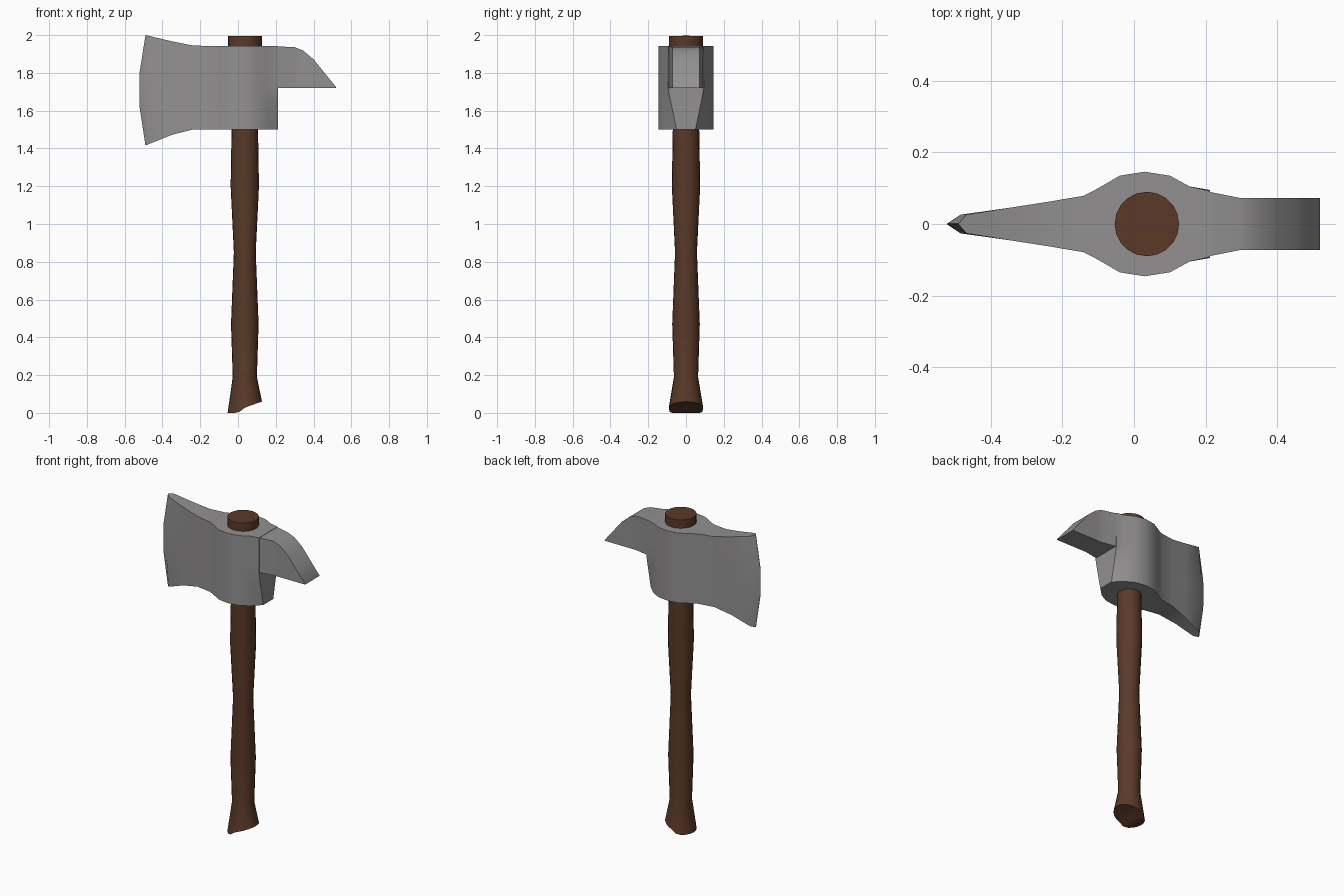
import bpy, bmesh, math

if "Cube" in bpy.data.objects:
    bpy.data.objects.remove(bpy.data.objects["Cube"])

def material(name, rgb):
    m = bpy.data.materials.new(name)
    m.diffuse_color = (*rgb, 1)
    m.use_nodes = True
    m.node_tree.nodes["Principled BSDF"].inputs["Base Color"].default_value = m.diffuse_color
    return m

steel = material("grey steel", (0.29, 0.28, 0.28))
wood = material("brown wood", (0.105, 0.042, 0.021))

def finish(name, bm, mat, angle):
    bmesh.ops.recalc_face_normals(bm, faces=bm.faces)
    me = bpy.data.meshes.new(name)
    bm.to_mesh(me)
    bm.free()
    ob = bpy.data.objects.new(name, me)
    bpy.context.collection.objects.link(ob)
    me.materials.append(mat)
    bpy.ops.object.select_all(action='DESELECT')
    ob.select_set(True)
    bpy.context.view_layer.objects.active = ob
    bpy.ops.object.shade_smooth_by_angle(angle=math.radians(angle))
    return ob

def loft(bm, rings):
    """Bridge equal-length closed rings and cap both ends."""
    loops = [[bm.verts.new(p) for p in r] for r in rings]
    n = len(loops[0])
    for a, b in zip(loops, loops[1:]):
        for i in range(n):
            j = (i + 1) % n
            bm.faces.new((a[i], a[j], b[j], b[i]))
    return loops

# Handle: round sections with a slanted, flared foot
N, CX = 20, 0.036
def foot_z(x):
    return 0.0 if x < 0 else 0.03 * x / 0.04 if x < 0.04 else 0.03 + 0.03 * (x - 0.04) / 0.088
rings = []
for z, r in [(0, 0.091), (0.19, 0.064), (0.47, 0.073), (0.85, 0.058),
             (1.2, 0.075), (1.5, 0.07), (1.9, 0.09), (1.995, 0.09)]:
    ring = []
    for i in range(N):
        a = 2 * math.pi * i / N
        x = CX + r * math.cos(a)
        ring.append((x, r * math.sin(a), foot_z(x) if z == 0 else z))
    rings.append(ring)
bm = bmesh.new()
loops = loft(bm, rings)
bm.faces.new(loops[-1])
for i in range(N // 2 - 1):      # foot cap as strips across the slant
    a, b = loops[0][i], loops[0][i + 1]
    c, d = loops[0][-i - 1], loops[0][-i]
    bm.faces.new((a, b, c, d) if i else (a, b, c))
bm.faces.new((loops[0][N // 2 - 1], loops[0][N // 2], loops[0][N // 2 + 1]))
finish("handle", bm, wood, 40)

# Axe head: columns from the cutting edge to the poll
T = [0, 0.35, 0.5, 0.66, 1]                       # height fractions
EDGE = [-0.49, -0.521, -0.522, -0.521, -0.49]     # curved cutting edge
def section(xs, ws, zb, zt):
    zs = [zb + (zt - zb) * t for t in T]
    near = [(x, -w, z) for x, w, z in zip(xs, ws, zs)]
    far = [(x, w, z) for x, w, z in zip(xs, ws, zs)]
    return near + far[::-1]
sections = [section(EDGE, [0.001] * 5, 1.415, 2.0),
            section([-0.468, -0.485, -0.485, -0.485, -0.468], [0.026] * 5, 1.425, 1.995)]
for x, w, zb, zt in [(-0.35, 0.045, 1.472, 1.967), (-0.24, 0.062, 1.5, 1.945),
                     (-0.14, 0.079, 1.5, 1.942), (-0.1, 0.1, 1.5, 1.942),
                     (-0.04, 0.135, 1.5, 1.942), (0.03, 0.146, 1.5, 1.942),
                     (0.1, 0.135, 1.5, 1.942), (0.155, 0.105, 1.5, 1.942)]:
    sections.append(section([x] * 5, [w] * 5, zb, zt))
sections.append(section([0.212] * 5, [0.05, 0.082, 0.095, 0.093, 0.092], 1.5, 1.942))
bm = bmesh.new()
loops = loft(bm, sections)
for lp in (loops[0], loops[-1]):
    for i in range(4):
        bm.faces.new((lp[i], lp[i + 1], lp[8 - i], lp[9 - i]))
finish("axe_head", bm, steel, 40)

# Pick: square spike curving down to a chisel tip behind the head
bm = bmesh.new()
loops = loft(bm, [[(x, -w, 1.72), (x, w, 1.72), (x, w, zt), (x, -w, zt)]
                  for x, w, zt in [(0.19, 0.094, 1.941), (0.3, 0.072, 1.936),
                                   (0.345, 0.072, 1.918), (0.4, 0.072, 1.872),
                                   (0.45, 0.072, 1.81), (0.52, 0.072, 1.724)]])
bm.faces.new(loops[0])
bm.faces.new(loops[-1])
finish("rear_pick", bm, steel, 40)
